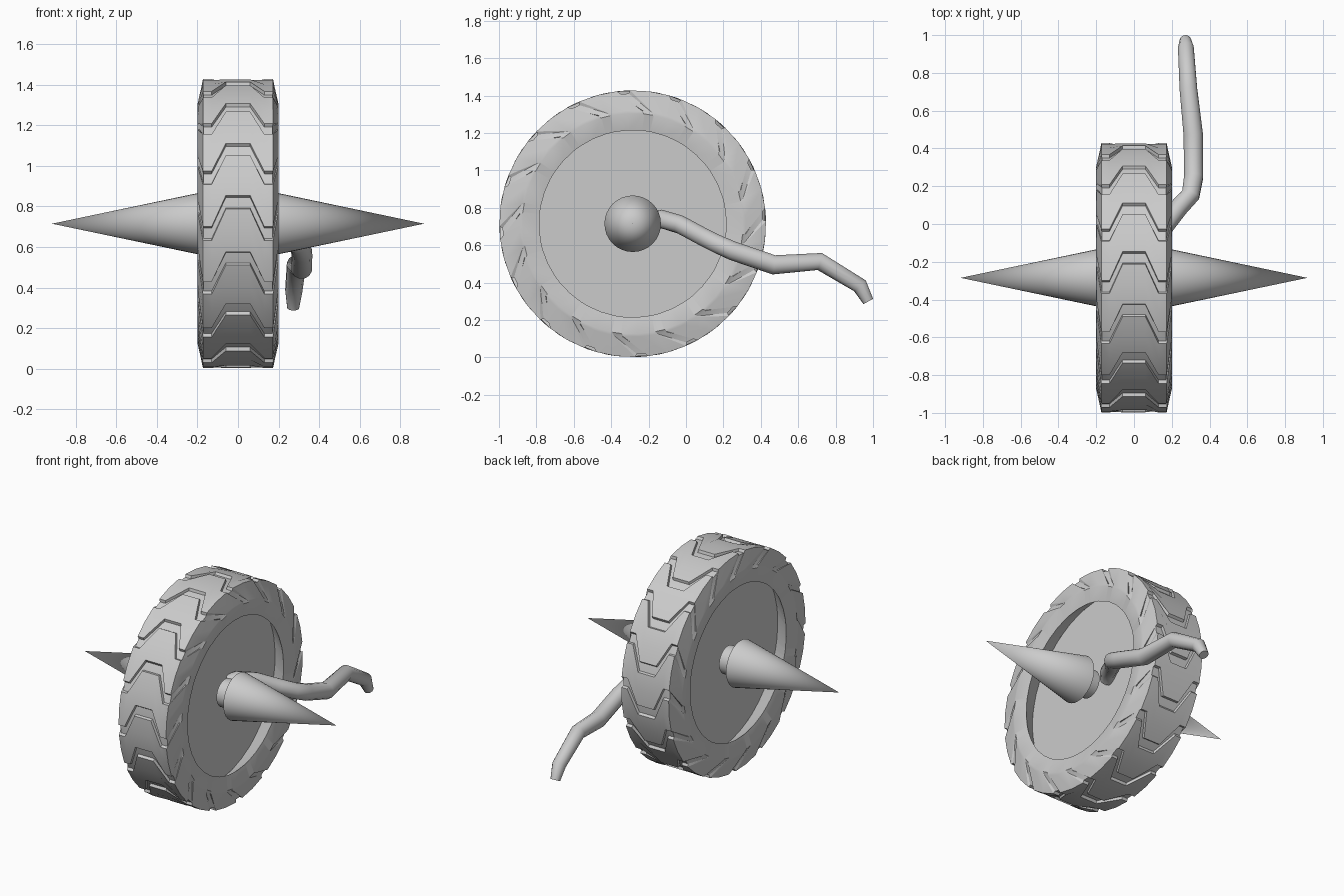
import bpy, bmesh
from math import sin, cos, radians, pi

if "Cube" in bpy.data.objects:
    bpy.data.objects.remove(bpy.data.objects["Cube"])

CY, CZ, R = -0.285, 0.715, 0.713   # wheel centre and radius
TEETH = 16
PITCH = 360 / TEETH


def smooth(ob, angle=30):
    bpy.ops.object.select_all(action='DESELECT')
    ob.select_set(True)
    bpy.context.view_layer.objects.active = ob
    bpy.ops.object.shade_smooth_by_angle(angle=radians(angle))


# Tyre cross-section, half: x, radius, chevron shift, groove depth inwards, groove depth sideways
# (the rim lip is undercut: the cavity widens towards the disc)
half = [(0.06, R, 0, 0.017, 0), (0.13, R, -12.5, 0.017, 0), (0.173, R, -12.5, 0.017, 0.003),
        (0.197, 0.605, -1, 0, 0.005), (0.2, 0.59, 0, 0, 0),
        (0.182, 0.5, 0, 0, 0), (0.05, 0.6, 0, 0, 0)]
section = [(-x, r, s, d, -e) for x, r, s, d, e in reversed(half)] + half
# One tread pitch: angle (degrees), whether it is at the groove floor
steps = [(0, 0), (-0.6, 1), (-4.9, 1), (-5.5, 0), (-14, 0)]

bm = bmesh.new()
rows = []
for k in range(TEETH):
    for a, low in steps:
        row = []
        for x, r, shift, depth, side in section:
            t = radians(11.3 - k * PITCH + a + shift)
            rr = r - depth * low
            row.append(bm.verts.new((x - side * low, CY - rr * cos(t), CZ + rr * sin(t))))
        rows.append(row)
for i, a in enumerate(rows):
    b = rows[(i + 1) % len(rows)]
    for j in range(len(section) - 1):
        bm.faces.new((a[j], a[j + 1], b[j + 1], b[j]))
bmesh.ops.recalc_face_normals(bm, faces=bm.faces)
me = bpy.data.meshes.new("tyre")
bm.to_mesh(me)
bm.free()
tyre = bpy.data.objects.new("tyre", me)
bpy.context.collection.objects.link(tyre)
smooth(tyre, 25)

# Wheel disc deep inside the rim
bpy.ops.mesh.primitive_cylinder_add(vertices=80, radius=0.6, depth=0.1,
                                    location=(0, CY, CZ), rotation=(0, pi / 2, 0))
bpy.context.object.name = "wheel_disc"
smooth(bpy.context.object)

# Hub stub and spike on each side
for side, label in ((1, "right"), (-1, "left")):
    rot = (0, side * pi / 2, 0)
    bpy.ops.mesh.primitive_cylinder_add(vertices=32, radius=0.09, depth=0.1,
                                        location=(side * 0.155, CY, CZ), rotation=rot)
    bpy.context.object.name = "hub_" + label
    smooth(bpy.context.object)
    bpy.ops.mesh.primitive_cone_add(vertices=32, radius1=0.151, radius2=0, depth=0.72,
                                    location=(side * (0.198 + 0.36), CY, CZ), rotation=rot)
    bpy.context.object.name = "spike_" + label
    smooth(bpy.context.object)

# Bent arm trailing behind: x, y, z, radius
path = [(0.05, -0.18, 0.725, 0.05), (0.09, -0.13, 0.74, 0.05), (0.147, -0.03, 0.71, 0.05),
        (0.235, 0.085, 0.648, 0.05), (0.3, 0.155, 0.612, 0.05), (0.316, 0.25, 0.57, 0.052),
        (0.314, 0.47, 0.495, 0.053), (0.288, 0.715, 0.513, 0.048), (0.275, 0.93, 0.383, 0.043),
        (0.272, 0.974, 0.3, 0.03)]
cu = bpy.data.curves.new("arm", 'CURVE')
cu.dimensions = '3D'
cu.bevel_depth = 1.0
cu.bevel_resolution = 4
cu.use_fill_caps = True
sp = cu.splines.new('POLY')
sp.points.add(len(path) - 1)
for p, (x, y, z, r) in zip(sp.points, path):
    p.co = (x, y, z, 1)
    p.radius = r
arm = bpy.data.objects.new("arm", cu)
bpy.context.collection.objects.link(arm)
bpy.ops.object.select_all(action='DESELECT')
arm.select_set(True)
bpy.context.view_layer.objects.active = arm
bpy.ops.object.convert(target='MESH')
smooth(bpy.context.object, 45)
